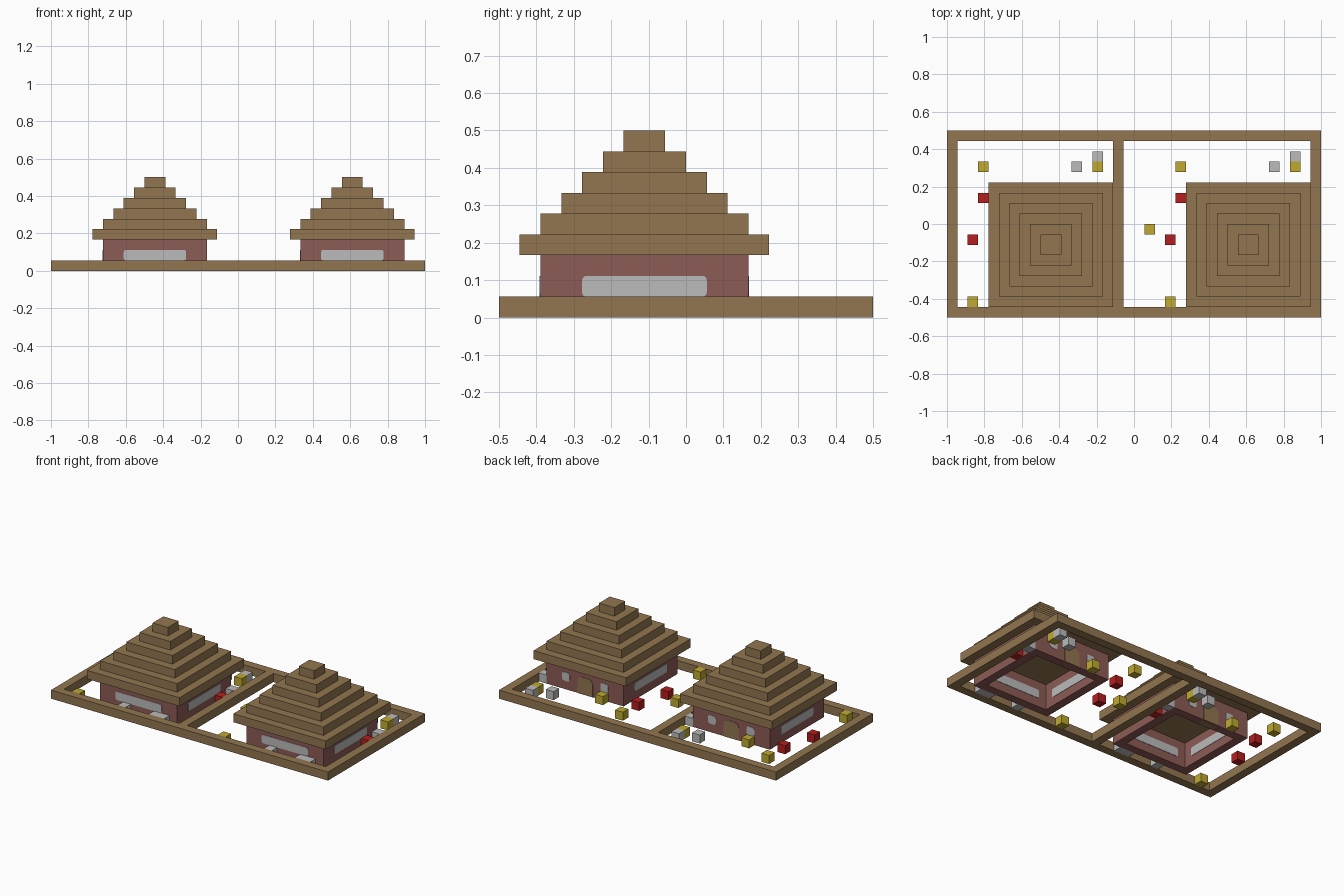
import bpy
import bmesh
from math import cos, sin, pi, radians
from mathutils import Matrix, Vector

U = 1 / 18          # one building block
HOUSE_SHIFT = 19    # blocks between the two plots

if "Cube" in bpy.data.objects:
    bpy.data.objects.remove(bpy.data.objects["Cube"])


def material(name, rgb):
    m = bpy.data.materials.new(name)
    m.use_nodes = True
    m.diffuse_color = (*rgb, 1)
    bsdf = m.node_tree.nodes["Principled BSDF"]
    bsdf.inputs["Base Color"].default_value = (*rgb, 1)
    bsdf.inputs["Roughness"].default_value = 0.9
    return m


WOOD = material("brown wood", (0.29, 0.182, 0.08))
WALL = material("dusty red wall", (0.27, 0.106, 0.092))
GREY = material("light grey", (0.5, 0.5, 0.5))
YELLOW = material("yellow", (0.52, 0.4, 0.03))
RED = material("red", (0.46, 0.013, 0.014))


def finish(name, bm, mat):
    bmesh.ops.recalc_face_normals(bm, faces=bm.faces)
    bmesh.ops.scale(bm, vec=(U, U, U), verts=bm.verts)
    mesh = bpy.data.meshes.new(name)
    bm.to_mesh(mesh)
    bm.free()
    mesh.materials.append(mat)
    obj = bpy.data.objects.new(name, mesh)
    bpy.context.collection.objects.link(obj)
    return obj


def box(name, lo, hi, mat):
    """Box between two corners, in blocks."""
    lo, hi = Vector(lo), Vector(hi)
    bm = bmesh.new()
    bmesh.ops.create_cube(bm, size=1)
    bmesh.ops.scale(bm, vec=hi - lo, verts=bm.verts)
    bmesh.ops.translate(bm, vec=(lo + hi) / 2, verts=bm.verts)
    return finish(name, bm, mat)


def ring(name, x0, x1, y0, y1, height, mat):
    """Rectangular wall one block thick, open in the middle."""
    bm = bmesh.new()
    outer = [(x0, y0), (x1, y0), (x1, y1), (x0, y1)]
    inner = [(x0 + 1, y0 + 1), (x1 - 1, y0 + 1), (x1 - 1, y1 - 1), (x0 + 1, y1 - 1)]
    o = [bm.verts.new((*p, 0)) for p in outer]
    i = [bm.verts.new((*p, 0)) for p in inner]
    faces = [bm.faces.new((o[k], o[k - 3], i[k - 3], i[k])) for k in range(4)]
    new = bmesh.ops.extrude_face_region(bm, geom=faces)["geom"]
    top = [v for v in new if isinstance(v, bmesh.types.BMVert)]
    bmesh.ops.translate(bm, vec=(0, 0, height), verts=top)
    return finish(name, bm, mat)


def panel(name, center, turn, width, z0, z1, r_low, r_top, mat):
    """Upright panel with rounded corners set through a wall."""
    h = width / 2
    corners = [(h - r_low, z0 + r_low, r_low, -90), (h - r_top, z1 - r_top, r_top, 0),
               (r_top - h, z1 - r_top, r_top, 90), (r_low - h, z0 + r_low, r_low, 180)]
    depth = 1.08
    bm = bmesh.new()
    pts = []
    for cx, cz, r, start in corners:
        steps = 4 if r else 0
        for k in range(steps + 1):
            a = radians(start) + (k / steps * pi / 2 if steps else 0)
            pts.append(bm.verts.new((cx + r * cos(a), -depth / 2, cz + r * sin(a))))
    face = bm.faces.new(pts)
    new = bmesh.ops.extrude_face_region(bm, geom=[face])["geom"]
    back = [v for v in new if isinstance(v, bmesh.types.BMVert)]
    bmesh.ops.translate(bm, vec=(0, depth, 0), verts=back)
    place = Matrix.Translation((*center, 0)) @ Matrix.Rotation(radians(turn), 4, "Z")
    bmesh.ops.transform(bm, matrix=place, verts=bm.verts)
    return finish(name, bm, mat)


# Fence around both plots, with a dividing rail
ring("outer_fence", -18, 18, -9, 9, 1, WOOD)
box("middle_fence", (-2, -8, 0), (-1, 8, 1), WOOD)

# Yard blocks: lower left corner of each, relative to the first plot
YARD = {
    "yellow_flower": (YELLOW, [(-15, 5), (-4, 5), (-16, -8), (-11, 3)]),
    "red_flower": (RED, [(-15, 2), (-16, -2), (-3, 0)]),
    "grey_flower": (GREY, [(-6, 5), (-4, 6), (-3, 2), (-10, -8), (-6, -8), (-5, -8)]),
}

for side, s in (("right", 0), ("left", HOUSE_SHIFT)):
    cx, cy = s - 8, -2

    # House walls
    ring(f"{side}_house_walls", cx - 5, cx + 5, cy - 5, cy + 5, 3, WALL)

    # Stepped roof
    for tier in range(6):
        h = 6 - tier
        box(f"{side}_roof_tier_{tier + 1}", (cx - h, cy - h, 3 + tier),
            (cx + h, cy + h, 4 + tier), WOOD)

    # Long windows on the front and both sides
    for label, dx, dy, turn in (("front", 0, -4.5, 0), ("left", 4.5, 0, 90),
                                ("right", -4.5, 0, 90)):
        panel(f"{side}_house_{label}_window", (cx + dx, cy + dy), turn,
              6, 1, 2, 0.2, 0.2, GREY)

    # Back door between two small windows
    panel(f"{side}_house_door", (cx, cy + 4.5), 0, 2, 0, 2, 0, 0.6, WOOD)
    for k, dx in enumerate((-2.5, 2.5)):
        panel(f"{side}_house_back_window_{k + 1}", (cx + dx, cy + 4.5), 0,
              1, 1, 2, 0.25, 0.25, GREY)

    # Flower blocks
    for name, (mat, spots) in YARD.items():
        for k, (x, y) in enumerate(spots):
            box(f"{side}_{name}_{k + 1}", (x + s, y, 0), (x + s + 1, y + 1, 1), mat)

# Single extra block beside the divider
box("extra_yellow_flower", (1, -1, 0), (2, 0, 1), YELLOW)
